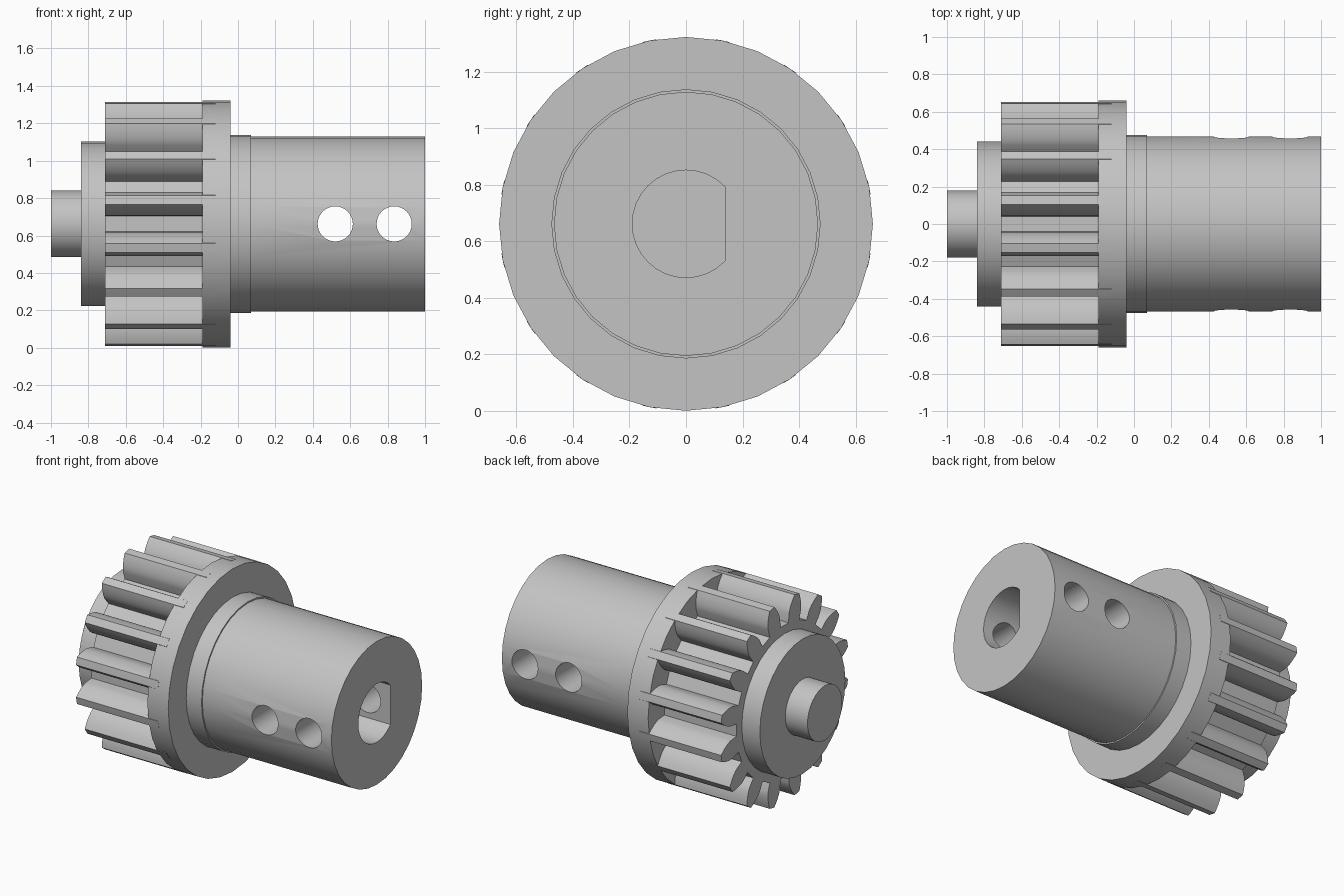
import bpy, bmesh
from math import sin, cos, tan, acos, pi, radians, sqrt

if "Cube" in bpy.data.objects:
    bpy.data.objects.remove(bpy.data.objects["Cube"])

AXIS_Z = 0.662     # height of the shaft axis
GEAR_R = 0.661     # tooth tip and flange radius
TEETH = 16

grey = bpy.data.materials.new("machined_grey")
grey.use_nodes = True
grey.diffuse_color = (0.55, 0.55, 0.55, 1)
grey.node_tree.nodes["Principled BSDF"].inputs["Base Color"].default_value = grey.diffuse_color


def circle(radius, sides=32):
    return [(radius * cos(2 * pi * i / sides), radius * sin(2 * pi * i / sides))
            for i in range(sides)]


def prism(name, profile, start, end, along="x"):
    """Extrude a closed profile along x or y."""
    bm = bmesh.new()
    if along == "x":
        rings = [[bm.verts.new((t, a, b + AXIS_Z)) for a, b in profile] for t in (start, end)]
    else:
        rings = [[bm.verts.new((a, t, b + AXIS_Z)) for a, b in profile] for t in (start, end)]
    near, far = rings
    bm.faces.new(near)
    bm.faces.new(far)
    for i in range(len(near)):
        j = (i + 1) % len(near)
        bm.faces.new((near[i], near[j], far[j], far[i]))
    bmesh.ops.recalc_face_normals(bm, faces=bm.faces)
    mesh = bpy.data.meshes.new(name)
    bm.to_mesh(mesh)
    bm.free()
    mesh.materials.append(grey)
    obj = bpy.data.objects.new(name, mesh)
    bpy.context.collection.objects.link(obj)
    return obj


def activate(obj):
    bpy.ops.object.select_all(action="DESELECT")
    obj.select_set(True)
    bpy.context.view_layer.objects.active = obj


def cut(target, cutter):
    cutter.hide_render = True
    activate(target)
    mod = target.modifiers.new("cut", "BOOLEAN")
    mod.operation = "DIFFERENCE"
    mod.solver = "EXACT"
    mod.object = cutter
    bpy.ops.object.modifier_apply(modifier=mod.name)
    bpy.data.objects.remove(cutter)


def gear_profile():
    """Involute spur gear outline with a 20 degree pressure angle."""
    module = 2 * GEAR_R / (TEETH + 2)
    pitch = module * TEETH / 2
    base = pitch * cos(radians(20))
    root = pitch - 1.25 * module
    base_half = pi / (2 * TEETH) + tan(radians(20)) - radians(20)
    flank = [(root, base_half)]
    steps = 6
    for i in range(steps + 1):
        r = base + (GEAR_R - base) * i / steps
        pressure = acos(min(1, base / r))
        flank.append((r, base_half - tan(pressure) + pressure))
    tooth = [(r, -a) for r, a in flank] + [(GEAR_R, 0)] + flank[::-1]
    return [(r * cos(c + a), r * sin(c + a))
            for c in (2 * pi * (k + 0.5) / TEETH for k in range(TEETH))
            for r, a in tooth]


# Turned sections and the gear
parts = [
    prism("end_stub", circle(0.178), -1.0, -0.84),
    prism("end_disc", circle(0.44), -0.84, -0.71),
    prism("gear", gear_profile(), -0.71, -0.12),
    prism("flange", circle(GEAR_R), -0.19, -0.04),
    prism("collar", circle(0.476), -0.04, 0.07),
]
barrel = prism("barrel", circle(0.467), 0.07, 1.0)
parts.append(barrel)

# Blind D-shaped bore, flat on the +y side
bore_r, flat = 0.19, 0.14
edge = sqrt(bore_r ** 2 - flat ** 2)
bore = [p for p in circle(bore_r) if p[0] < flat - 0.001]
split = next(i for i, p in enumerate(bore) if p[1] > 0)
upper = [p for p in bore if p[1] >= -0.0001]
lower = [p for p in bore if p[1] < -0.0001]
d_shape = [(flat, edge)] + upper + lower + [(flat, -edge)]
cut(barrel, prism("bore_cutter", d_shape, 0.25, 1.2))

# Cross holes for set screws
for x in (0.52, 0.835):
    hole = [(x + a, b) for a, b in circle(0.094)]
    cut(barrel, prism("hole_cutter", hole, -0.7, 0.7, along="y"))

for obj in parts:
    activate(obj)
    bpy.ops.object.shade_smooth_by_angle(angle=radians(30))
